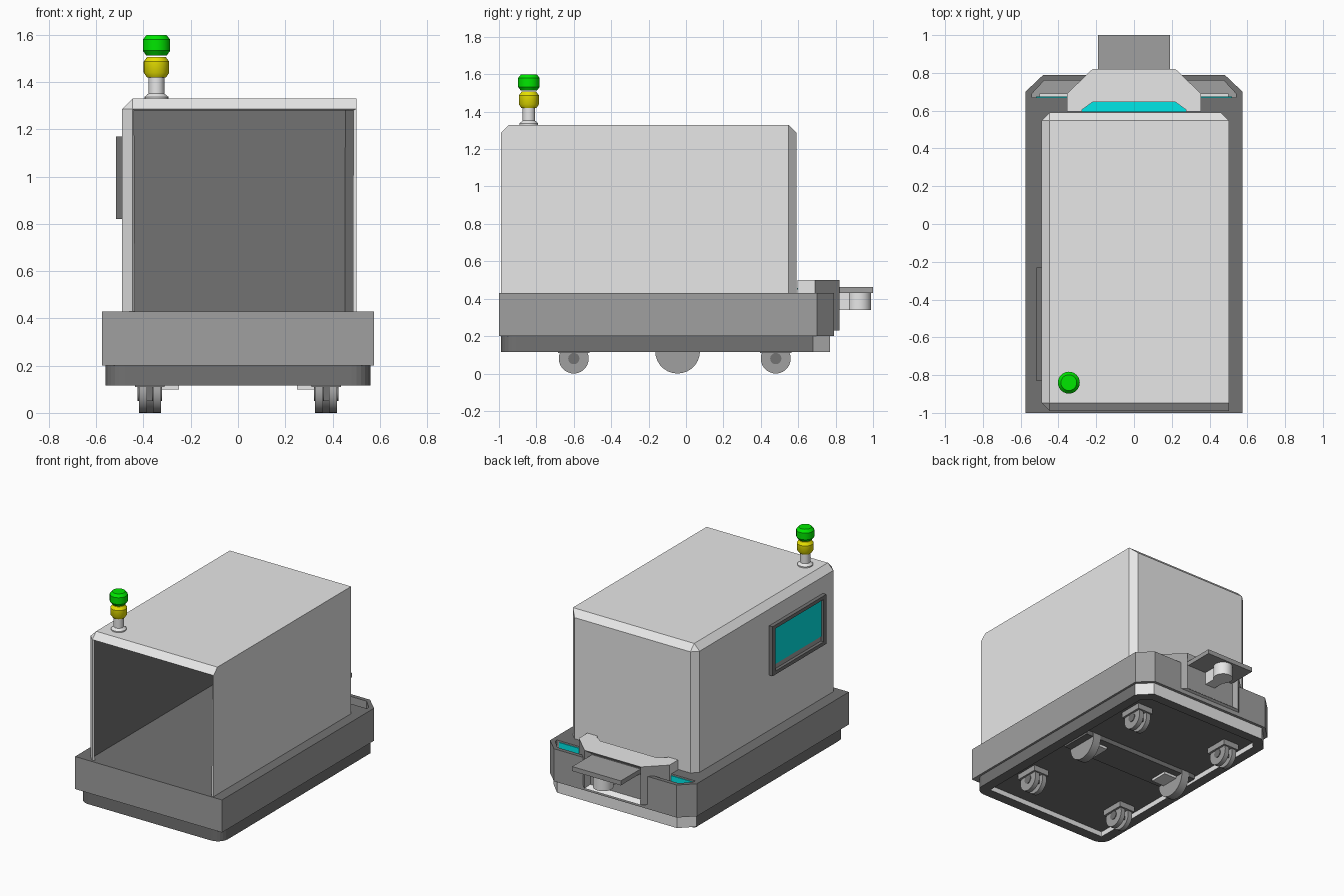
import bpy, bmesh, math
from mathutils import Vector, Matrix

if "Cube" in bpy.data.objects:
    bpy.data.objects.remove(bpy.data.objects["Cube"])


def material(name, *rgb):
    m = bpy.data.materials.new(name)
    m.use_nodes = True
    m.diffuse_color = (*rgb, 1)
    m.node_tree.nodes["Principled BSDF"].inputs["Base Color"].default_value = (*rgb, 1)
    return m


LIGHT = material("light_grey", .8, .8, .8)
MID = material("mid_grey", .35, .35, .35)
DARK = material("dark_grey", .17, .17, .17)
CYAN = material("cyan_light", 0, .8, .8)
GREEN = material("green_lamp", 0, .8, 0)
YELLOW = material("yellow_lamp", .8, .75, 0)


def finish(name, bm, *mats, rule=None):
    bm.normal_update()
    if rule:
        for f in bm.faces:
            f.material_index = rule(f)
    me = bpy.data.meshes.new(name)
    bm.to_mesh(me)
    bm.free()
    for m in mats:
        me.materials.append(m)
    ob = bpy.data.objects.new(name, me)
    bpy.context.collection.objects.link(ob)
    return ob


def box_bm(x, y, z):
    bm = bmesh.new()
    bmesh.ops.create_cube(bm, size=1)
    for v in bm.verts:
        v.co = [r[0] if c < 0 else r[1] for r, c in zip((x, y, z), v.co)]
    return bm


def box(name, x, y, z, mat):
    return finish(name, box_bm(x, y, z), mat)


def prism_bm(points, z0, z1):
    bm = bmesh.new()
    base = bm.faces.new([bm.verts.new((x, y, z0)) for x, y in points])
    out = bmesh.ops.extrude_face_region(bm, geom=[base])["geom"]
    for v in out:
        if isinstance(v, bmesh.types.BMVert):
            v.co.z = z1
    bmesh.ops.recalc_face_normals(bm, faces=bm.faces)
    return bm


def symmetric(half):
    # Half outline on +x, listed front to back, completed on -x
    return half + [(-x, y) for x, y in reversed(half)]


def smooth(ob):
    bpy.ops.object.select_all(action='DESELECT')
    ob.select_set(True)
    bpy.context.view_layer.objects.active = ob
    bpy.ops.object.shade_smooth_by_angle(angle=math.radians(35))


def wheel(name, x, y, r, width, mat):
    bm = bmesh.new()
    bmesh.ops.create_cone(bm, cap_ends=True, segments=28, radius1=r, radius2=r, depth=width,
                          matrix=Matrix.Translation((x, y, r)) @ Matrix.Rotation(math.pi / 2, 4, 'Y'))
    smooth(finish(name, bm, mat))


def lathe(name, profile, x, y, mat):
    bm = bmesh.new()
    vs = [bm.verts.new((x + r, y, z)) for r, z in profile]
    es = [bm.edges.new(p) for p in zip(vs, vs[1:])]
    bmesh.ops.spin(bm, geom=vs + es, cent=(x, y, 0), axis=(0, 0, 1), angle=math.tau, steps=24)
    bmesh.ops.remove_doubles(bm, verts=bm.verts, dist=1e-4)
    bmesh.ops.recalc_face_normals(bm, faces=bm.faces)
    smooth(finish(name, bm, mat))


def cut(target, bm):
    cutter = finish("cutter", bm)
    cutter.hide_render = True
    mod = target.modifiers.new("cut", 'BOOLEAN')
    mod.operation, mod.solver, mod.object = 'DIFFERENCE', 'EXACT', cutter
    bpy.context.view_layer.objects.active = target
    bpy.ops.object.modifier_apply(modifier=mod.name)
    bpy.data.objects.remove(cutter)


# Base body with a dark deck and chamfered rear corners
base = finish("base_body", prism_bm(symmetric([(.575, -1), (.575, .7), (.48, .79)]), .2, .43),
              MID, DARK, rule=lambda f: int(f.normal.z > .9))

# Rear corner pockets with light strips
for s in (-1, 1):
    pocket = [(.54, .67), (.54, .69), (.475, .76), (.28, .76), (.28, .67)]
    cut(base, prism_bm([(s * x, y) for x, y in pocket], .35, .5))
    box("corner_light_strip", sorted((s * .3, s * .52)), (.67, .676), (.37, .42), CYAN)
    box("pocket_ledge", sorted((s * .34, s * .5)), (.67, .69), (.35, .365), LIGHT)

# Lower chassis: rounded front, light rear bumper, recessed underside
arc = [(.48 + .08 * math.sin(a), -.91 - .08 * math.cos(a))
       for a in [i * math.pi / 12 for i in range(7)]]
bm = prism_bm(symmetric(arc + [(.56, .68), (.47, .77)]), .115, .2)
bm.normal_update()
under = next(f for f in bm.faces if f.normal.z < -.9)
walls = bmesh.ops.inset_region(bm, faces=[under], thickness=.075)["faces"]
walls = bmesh.ops.inset_region(bm, faces=[under], thickness=.002)["faces"]
for v in under.verts:
    v.co.z += .035
inner = set(walls)
finish("lower_chassis", bm, DARK, LIGHT,
       rule=lambda f: int(f in inner or (f.normal.y > .5 and f.calc_center_median().y > .7)))

# Open-front hood: chamfered shell with a dark lining
bm = box_bm((-.49, .502), (-.99, .59), (.43, 1.33))


def is_chamfered(e):
    m = (e.verts[0].co + e.verts[1].co) / 2
    right = m.x > .45
    return m.z > .5 and not (right and (m.z > 1.3 or m.y < -.9))


bmesh.ops.bevel(bm, geom=[e for e in bm.edges if is_chamfered(e)], offset=.043,
                segments=1, affect='EDGES', profile=.5)
bm.normal_update()
bmesh.ops.delete(bm, geom=[f for f in bm.faces if f.normal.y < -.95 or f.normal.z < -.95],
                 context='FACES')
hood = finish("hood_shell", bm, LIGHT, DARK)
mod = hood.modifiers.new("wall", 'SOLIDIFY')
mod.thickness, mod.offset = .016, -1
mod.material_offset, mod.material_offset_rim = 1, 0

# Side display with frame, screen and lower ledge
px = (-.517, -.488)
for z in ((.82, .845), (1.145, 1.17)):
    box("display_frame_rail", px, (-.83, -.23), z, DARK)
for y in ((-.83, -.8), (-.26, -.23)):
    box("display_frame_side", px, y, (.82, 1.17), DARK)
box("display_back", (-.495, -.488), (-.8, -.26), (.845, 1.145), MID)
box("display_screen", (-.499, -.494), (-.8, -.26), (.88, 1.145), CYAN)

# Signal lamp
lx, ly = -.345, -.84
lathe("lamp_pole", [(0, 1.33), (.05, 1.33), (.05, 1.338), (.033, 1.352), (.033, 1.44), (0, 1.44)],
      lx, ly, LIGHT)
for name, z, r, mat in (("yellow_lamp", 1.42, .054, YELLOW), ("green_lamp", 1.513, .058, GREEN)):
    lathe(name, [(0, z), (r * .75, z), (r, z + .02), (r, z + .067), (r * .72, z + .087),
                 (0, z + .087)], lx, ly, mat)

# Rear tow bracket with a recessed back face
bm = prism_bm(symmetric([(.355, .595), (.355, .69), (.22, .82)]), .23, .5)
bm.normal_update()
back = next(f for f in bm.faces if f.normal.y > .95)
bmesh.ops.inset_region(bm, faces=[back], thickness=.045)
for v in back.verts:
    v.co.y -= .04
bracket = finish("tow_bracket", bm, LIGHT, MID,
                 rule=lambda f: int(abs(f.normal.z) < .5 and f.normal.y > .3))
cut(bracket, prism_bm(symmetric([(.275, .5), (.275, .605), (.22, .645)]), .45, .6))
finish("bracket_light", prism_bm(symmetric([(.275, .593), (.275, .605), (.22, .645)]), .45, .457), CYAN)

# Tow plate and support
box("tow_plate", (-.19, .19), (.77, 1), (.43, .462), MID)
box("tow_support", (-.04, .04), (.77, .92), (.34, .43), LIGHT)
lathe("tow_pin", [(0, .34), (.065, .34), (.065, .43), (0, .43)], 0, .925, LIGHT)

# Castors and drive wheels
for s in (-1, 1):
    for y in (-.6, .48):
        cx = s * .373
        box("castor_mount", (cx - .062, cx + .062), (y - .085, y + .085), (.11, .15), MID)
        box("castor_fork", (cx - .012, cx + .012), (y - .05, y + .05), (.05, .12), DARK)
        for d in (-.03, .03):
            wheel("castor_wheel", cx + d, y, .08, .034, MID)
        bm = bmesh.new()
        bmesh.ops.create_cone(bm, cap_ends=True, segments=20, radius1=.03, radius2=.03, depth=.104,
                              matrix=Matrix.Translation((cx, y, .08)) @ Matrix.Rotation(math.pi / 2, 4, 'Y'))
        smooth(finish("castor_hub", bm, DARK))
    wheel("drive_wheel", s * .385, -.045, .12, .06, MID)
    box("drive_motor", sorted((s * .25, s * .35)), (-.11, .02), (.1, .15), LIGHT)
box("drive_beam", (-.47, .47), (-.16, .07), (.118, .15), DARK)
